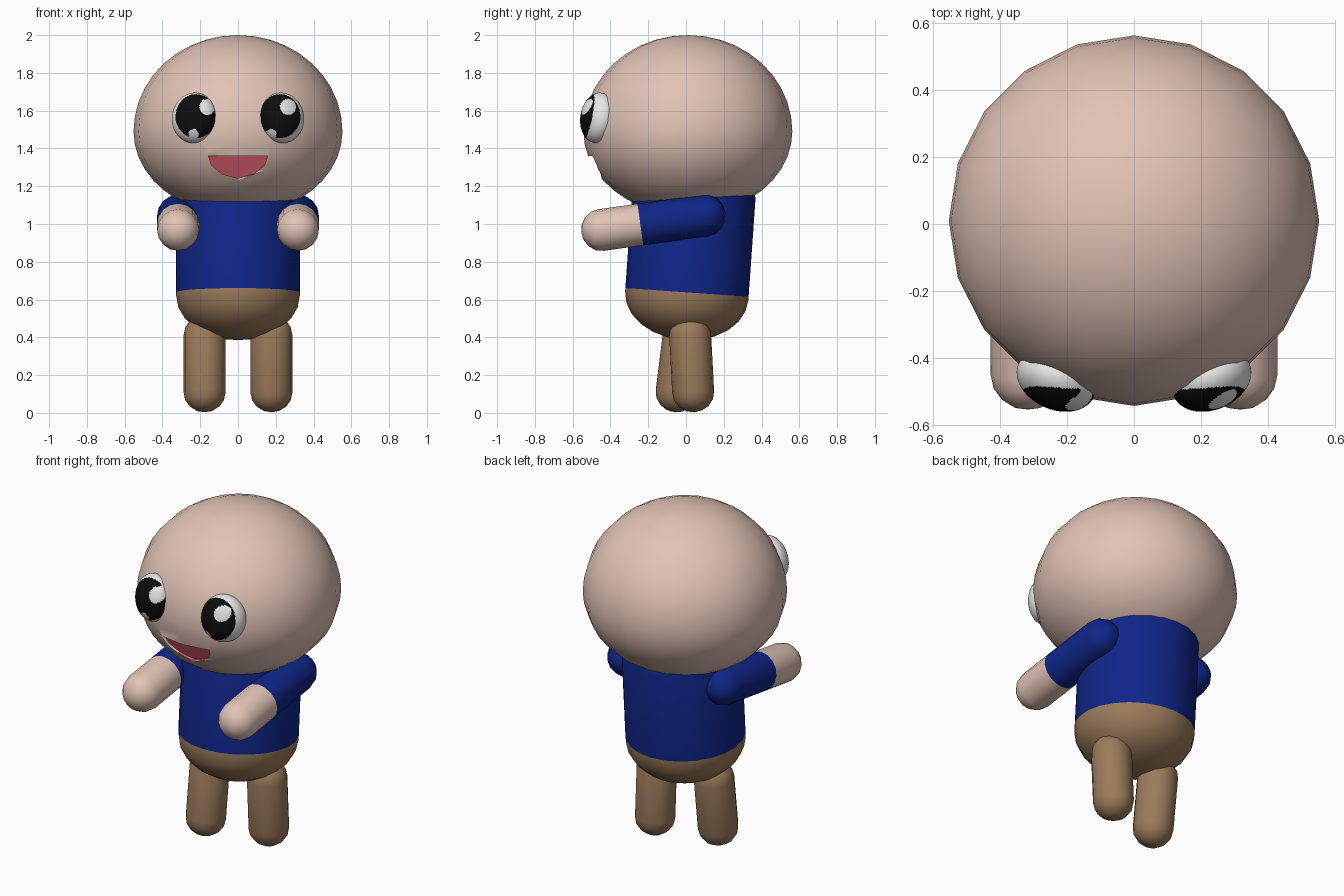
import bpy, bmesh, math
from mathutils import Vector, Matrix

if "Cube" in bpy.data.objects:
    bpy.data.objects.remove(bpy.data.objects["Cube"])


def material(name, rgb):
    m = bpy.data.materials.new(name)
    m.diffuse_color = (*rgb, 1)
    m.use_nodes = True
    m.node_tree.nodes["Principled BSDF"].inputs["Base Color"].default_value = m.diffuse_color
    return m


SKIN = material("skin", (0.76, 0.55, 0.47))
BLUE = material("shirt_blue", (0.005, 0.019, 0.25))
BROWN = material("trouser_brown", (0.33, 0.20, 0.105))
PINK = material("mouth_pink", (0.74, 0.115, 0.165))
WHITE = material("eye_white", (0.82, 0.82, 0.82))
BLACK = material("pupil_black", (0.004, 0.004, 0.004))


def finish(name, bm, mats, angle=40):
    bmesh.ops.recalc_face_normals(bm, faces=bm.faces)
    mesh = bpy.data.meshes.new(name)
    bm.to_mesh(mesh)
    bm.free()
    for m in mats:
        mesh.materials.append(m)
    obj = bpy.data.objects.new(name, mesh)
    bpy.context.collection.objects.link(obj)
    bpy.ops.object.select_all(action='DESELECT')
    obj.select_set(True)
    bpy.context.view_layer.objects.active = obj
    bpy.ops.object.shade_smooth_by_angle(angle=math.radians(angle))
    return obj


def capsule(name, a, b, r, cap_a, cap_b, mats, split=None, segs=16, steps=4):
    """Round-ended tube from a to b; faces past the split distance use the second material."""
    a, b = Vector(a), Vector(b)
    length = (b - a).length
    arc = [math.pi / 2 * i / steps for i in range(1, steps)]
    profile = [(-cap_a * math.cos(t), r * math.sin(t)) for t in arc]
    profile += [(0, r)] + ([(split, r)] if split else []) + [(length, r)]
    profile += [(length + cap_b * math.sin(t), r * math.cos(t)) for t in arc]
    bm = bmesh.new()
    rings = [[bm.verts.new((q * math.cos(2 * math.pi * i / segs),
                            q * math.sin(2 * math.pi * i / segs), h))
              for i in range(segs)] for h, q in profile]
    start = bm.verts.new((0, 0, -cap_a))
    end = bm.verts.new((0, 0, length + cap_b))
    for i in range(segs):
        j = (i + 1) % segs
        bm.faces.new((start, rings[0][j], rings[0][i]))
        bm.faces.new((end, rings[-1][i], rings[-1][j]))
        for lo, hi in zip(rings, rings[1:]):
            bm.faces.new((lo[i], lo[j], hi[j], hi[i]))
    if split:
        for f in bm.faces:
            f.material_index = int(f.calc_center_median().z > split)
    # the tube leans only in the y-z plane
    d = b - a
    bm.transform(Matrix.Translation(a) @ Matrix.Rotation(math.atan2(-d.y, d.z), 4, 'X'))
    return finish(name, bm, mats)


# Head: round ball, a little flatter underneath
bm = bmesh.new()
bmesh.ops.create_uvsphere(bm, u_segments=20, v_segments=20, radius=1)
for v in bm.verts:
    v.co = (v.co.x * 0.553, 0.01 + v.co.y * 0.553,
            1.49 + v.co.z * (0.51 if v.co.z > 0 else 0.443))
head = finish("head", bm, [SKIN, PINK])

# Mouth: open smile cut into the head, with a sloping pink back wall
smile = [(-0.157, 1.36), (-0.14, 1.31), (-0.085, 1.265), (0, 1.242),
         (0.085, 1.265), (0.14, 1.31), (0.157, 1.36)]
bm = bmesh.new()
front = [bm.verts.new((x, -0.8, z)) for x, z in smile]
back = [bm.verts.new((x, -0.475 + (1.36 - z) * 0.45, z)) for x, z in smile]
bm.faces.new(front)
bm.faces.new(back)
for i in range(len(smile)):
    j = (i + 1) % len(smile)
    bm.faces.new((front[i], front[j], back[j], back[i]))
for f in bm.faces:
    f.material_index = 1
cutter = finish("mouth_cutter", bm, [SKIN, PINK])
cutter.hide_render = True
bpy.context.view_layer.objects.active = head
cut = head.modifiers.new("mouth_cut", 'BOOLEAN')
cut.operation = 'DIFFERENCE'
cut.solver = 'EXACT'
cut.object = cutter
bpy.ops.object.modifier_apply(modifier=cut.name)
bpy.data.objects.remove(cutter)
# Colour the recess by position: faces set back inside the smile
for p in head.data.polygons:
    c = p.center
    r = math.hypot(c.x / 0.553, (c.y - 0.01) / 0.553, (c.z - 1.49) / 0.443)
    inside = abs(c.x) < 0.17 and c.y < -0.3 and 1.23 < c.z < 1.37 and (
        r < 0.96 or abs(p.normal.z) > 0.95)
    p.material_index = int(inside)

# Eyes: flattened balls turned outward, with pupil and two glints
for side, name in ((-1, "left_eye"), (1, "right_eye")):
    bm = bmesh.new()
    bmesh.ops.create_uvsphere(bm, u_segments=96, v_segments=72, radius=1)
    place = (Matrix.Translation((side * 0.232, -0.466, 1.562))
             @ Matrix.Rotation(side * math.radians(23.5), 4, 'Z')
             @ Matrix.Rotation(math.radians(-8), 4, 'X')
             @ Matrix.Diagonal((0.123, 0.087, 0.134, 1))
             @ Matrix.Rotation(math.radians(90), 4, 'X'))
    bm.transform(place)
    glints = [(0.265 if side > 0 else -0.163, 1.62, 0.042),
              (0.175 if side > 0 else -0.235, 1.476, 0.027)]
    for f in bm.faces:
        c = f.calc_center_median()
        pupil = math.hypot((c.x - side * 0.222) / 0.108, (c.z - 1.571) / 0.116) < 1
        shine = any(math.hypot(c.x - x, c.z - z) < r for x, z, r in glints)
        f.material_index = int(pupil and not shine and c.y < -0.45)
    finish(name, bm, [WHITE, BLACK])

# Body: brown rounded seat below, blue shirt above
capsule("body", (0, 0.004, 0.62), (0, 0.042, 1.16), 0.327, 0.235, 0.12,
        [BROWN, BLUE], split=0.018, segs=24, steps=6)

# Arms: blue sleeves with bare forearms reaching forward
for side, name in ((-1, "left_arm"), (1, "right_arm")):
    x = side * 0.317
    capsule(name, (x, 0.1, 1.045), (x, -0.45, 0.968), 0.111, 0.11, 0.105,
            [BLUE, SKIN], split=0.345)

# Legs: one stepping slightly ahead of the other
capsule("left_leg", (-0.177, -0.012, 0.41), (-0.177, -0.05, 0.108), 0.111, 0.11, 0.105, [BROWN])
capsule("right_leg", (0.177, 0.022, 0.41), (0.177, 0.038, 0.108), 0.111, 0.11, 0.105, [BROWN])
